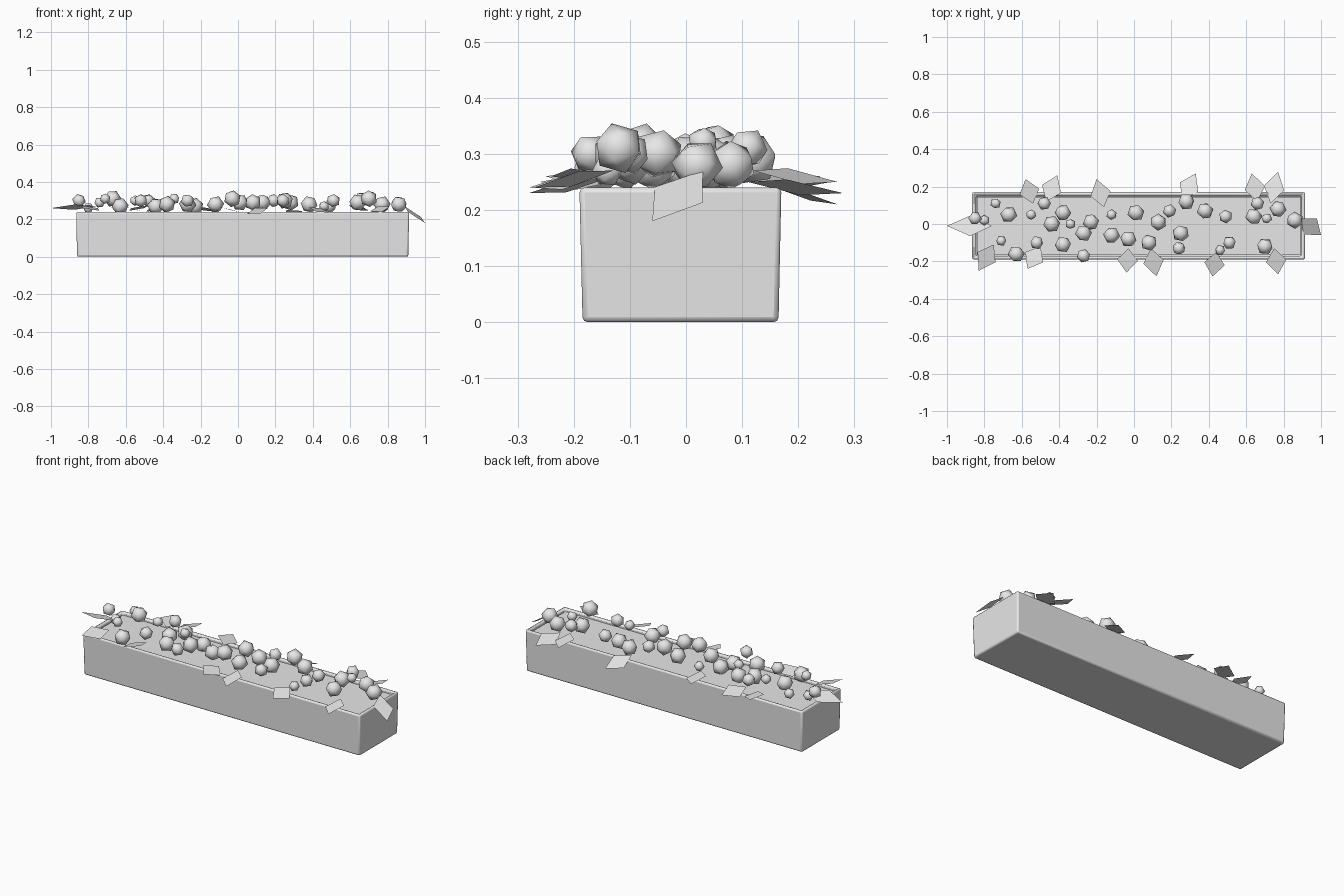
import bpy
import bmesh
import math
import random
from mathutils import Vector

random.seed(4)

default_cube = bpy.data.objects.get("Cube")
if default_cube:
    bpy.data.objects.remove(default_cube, do_unlink=True)

# One plain colour for the whole model
clay = bpy.data.materials.new("light_grey")
clay.use_nodes = True
clay.diffuse_color = (0.8, 0.8, 0.8, 1)
clay.node_tree.nodes["Principled BSDF"].inputs["Base Color"].default_value = clay.diffuse_color


def add_object(name, bm):
    bmesh.ops.recalc_face_normals(bm, faces=bm.faces)
    mesh = bpy.data.meshes.new(name)
    bm.to_mesh(mesh)
    bm.free()
    mesh.materials.append(clay)
    obj = bpy.data.objects.new(name, mesh)
    bpy.context.collection.objects.link(obj)
    return obj


def smooth(obj, degrees):
    bpy.ops.object.select_all(action="DESELECT")
    obj.select_set(True)
    bpy.context.view_layer.objects.active = obj
    bpy.ops.object.shade_smooth_by_angle(angle=math.radians(degrees))


def box_mesh(center, size):
    bm = bmesh.new()
    bmesh.ops.create_cube(bm, size=1)
    for v in bm.verts:
        v.co = Vector(a * b for a, b in zip(v.co, size)) + Vector(center)
    return bm


# Trough: a long box, slightly flared, with a hollow top
bm = box_mesh((0.025, -0.01, 0.12), (1.78, 0.36, 0.24))
for v in bm.verts:
    if v.co.z < 0.1:
        v.co.y *= 0.97
        v.co.x *= 0.995
bm.faces.ensure_lookup_table()
top = max(bm.faces, key=lambda f: f.calc_center_median().z)
bmesh.ops.inset_region(bm, faces=[top], thickness=0.028)
floor = bmesh.ops.extrude_face_region(bm, geom=[top])
bmesh.ops.delete(bm, geom=[top], context="FACES_ONLY")
bmesh.ops.translate(bm, vec=(0, 0, -0.06),
                    verts=[g for g in floor["geom"] if isinstance(g, bmesh.types.BMVert)])
trough = add_object("planter_trough", bm)
bevel = trough.modifiers.new("soft_edges", "BEVEL")
bevel.width = 0.009
bevel.segments = 2
smooth(trough, 40)

# Soil filling the trough just below the rim
add_object("soil", box_mesh((0.025, -0.01, 0.2), (1.73, 0.31, 0.05)))

# Blossoms: faceted balls at (x, y, z) in hundredths, grouped by radius
BLOSSOMS = {
    "large": (0.046, [(-67, 5, 31), (-63, -16, 27), (-38, 6, 28), (-44, 0, 27),
                      (-38, -11, 28), (-23, 1, 27), (-27, -5, 28), (-12, -6, 28),
                      (-3, -8, 31), (8, -10, 29), (1, 6, 29), (13, 1, 29),
                      (28, 12, 29), (38, 7, 28), (25, -5, 30), (64, 4, 29),
                      (77, 8, 28), (70, -12, 31), (86, 2, 28)]),
    "medium": (0.037, [(-85, 3, 30), (-48, 11, 30), (-52, -10, 30), (-27, -17, 30),
                       (19, 7, 30), (24, -13, 30), (51, -10, 30), (49, 4, 27),
                       (66, 11, 31)]),
    "small": (0.029, [(-80, 2, 26), (-74, 11, 29), (-71, -9, 31), (-55, 5, 30),
                      (-34, 0, 31), (-12, 5, 26), (46, -14, 27), (71, 3, 32)]),
}
for size, (radius, spots) in BLOSSOMS.items():
    for spot in spots:
        bm = bmesh.new()
        bmesh.ops.create_icosphere(bm, subdivisions=1, radius=radius)
        blossom = add_object(f"{size}_blossom", bm)
        blossom.location = Vector(spot) / 100
        blossom.rotation_euler = [random.uniform(0, math.tau) for _ in range(3)]
        smooth(blossom, 60)


# Leaves: thin kites from a base to a tip, in hundredths, tilted sideways
def add_leaf(base, tip, width, tilt):
    base, tip = Vector(base) / 100, Vector(tip) / 100
    along = tip - base
    side = along.cross(Vector((0, 0, 1))).normalized() * width / 2
    lift = Vector((0, 0, tilt))
    middle = base + along * 0.48
    bm = bmesh.new()
    points = [base, middle + side + lift, tip, middle - side - lift]
    bm.faces.new([bm.verts.new(p) for p in points])
    bmesh.ops.solidify(bm, geom=bm.faces[:], thickness=0.003)
    add_object("leaf", bm)


LEAVES = [
    ((-76, -1, 27), (-100, -1, 26)), ((-75, -11, 26), (-83, -25, 26)),
    ((-50, -12, 26), (-57, -24, 26)), ((-3, -13, 25), (-4, -26, 25)),
    ((9, -13, 26), (12, -28, 23)), ((44, -15, 26), (42, -28, 24)),
    ((75, -13, 27), (77, -27, 24)), ((89, 3, 27), (100, -6, 18)),
    ((-54, 11, 25), (-58, 24, 26)), ((-47, 12, 26), (-41, 26, 25)),
    ((-16, 9, 26), (-20, 24, 25)), ((26, 13, 25), (33, 27, 21)),
    ((66, 12, 27), (63, 27, 25)), ((73, 11, 25), (77, 28, 23)),
]
for i, (base, tip) in enumerate(LEAVES):
    add_leaf(base, tip, 0.11, 0.014 if i % 2 else -0.014)
